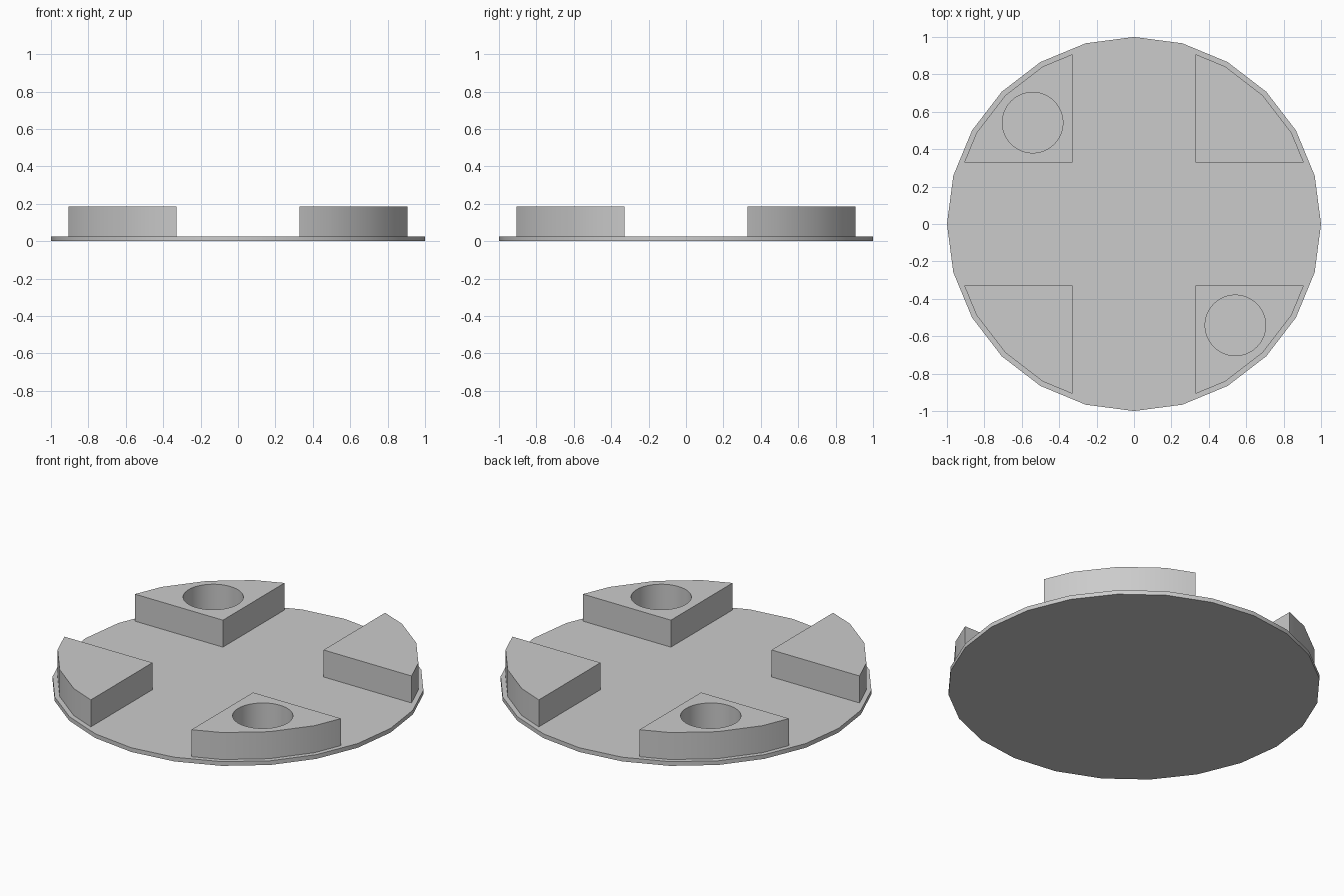
import bpy
import bmesh
from math import cos, sin, tan, radians

cube = bpy.data.objects.get("Cube")
if cube:
    bpy.data.objects.remove(cube, do_unlink=True)

PLATE_TOP, BLOCK_TOP = 0.025, 0.185
STEP = radians(15)
RIM, INNER = 0.973, 0.33
HOLE_CENTRE, HOLE_RADIUS = 0.542, 0.162

grey = bpy.data.materials.new("plain grey")
grey.use_nodes = True
grey.diffuse_color = (0.6, 0.6, 0.6, 1)
grey.node_tree.nodes["Principled BSDF"].inputs["Base Color"].default_value = (0.6, 0.6, 0.6, 1)


def prism(name, outline, bottom, top):
    """Extrude a flat outline into a closed solid."""
    bm = bmesh.new()
    face = bm.faces.new([bm.verts.new((x, y, bottom)) for x, y in outline])
    made = bmesh.ops.extrude_face_region(bm, geom=[face])["geom"]
    moved = [v for v in made if isinstance(v, bmesh.types.BMVert)]
    bmesh.ops.translate(bm, verts=moved, vec=(0, 0, top - bottom))
    bmesh.ops.recalc_face_normals(bm, faces=bm.faces)
    mesh = bpy.data.meshes.new(name)
    bm.to_mesh(mesh)
    bm.free()
    mesh.materials.append(grey)
    obj = bpy.data.objects.new(name, mesh)
    bpy.context.collection.objects.link(obj)
    return obj


def activate(obj):
    bpy.ops.object.select_all(action="DESELECT")
    obj.select_set(True)
    bpy.context.view_layer.objects.active = obj


def smooth(obj):
    activate(obj)
    bpy.ops.object.shade_smooth_by_angle(angle=radians(30))


def ring(radius, count, cx=0, cy=0):
    turn = radians(360) / count
    return [(cx + radius * cos(i * turn), cy + radius * sin(i * turn)) for i in range(count)]


# Round base plate
smooth(prism("base_plate", ring(1, 24), 0, PLATE_TOP))

# Corner block outline: square inner corner, faceted outer rim
rim = [(RIM * cos(i * STEP), RIM * sin(i * STEP)) for i in range(1, 6)]
t = (INNER - rim[0][1]) / (rim[1][1] - rim[0][1])
end = rim[0][0] + t * (rim[1][0] - rim[0][0])
outline = [(INNER, INNER), (end, INNER)] + rim[1:4] + [(INNER, end)]

# Four corner blocks, two of them with a round socket
corners = {
    "back_left_block": (1, 1, False),
    "back_right_block": (-1, 1, True),
    "front_right_block": (-1, -1, False),
    "front_left_block": (1, -1, True),
}
for name, (sx, sy, has_hole) in corners.items():
    block = prism(name, [(sx * x, sy * y) for x, y in outline], PLATE_TOP, BLOCK_TOP)
    if has_hole:
        circle = ring(HOLE_RADIUS, 48, sx * HOLE_CENTRE, sy * HOLE_CENTRE)
        cutter = prism("socket_cutter", circle, -0.1, 0.3)
        cutter.hide_render = True
        cut = block.modifiers.new("socket", "BOOLEAN")
        cut.operation = "DIFFERENCE"
        cut.solver = "EXACT"
        cut.object = cutter
        activate(block)
        bpy.ops.object.modifier_apply(modifier=cut.name)
        bpy.data.objects.remove(cutter, do_unlink=True)
    smooth(block)
